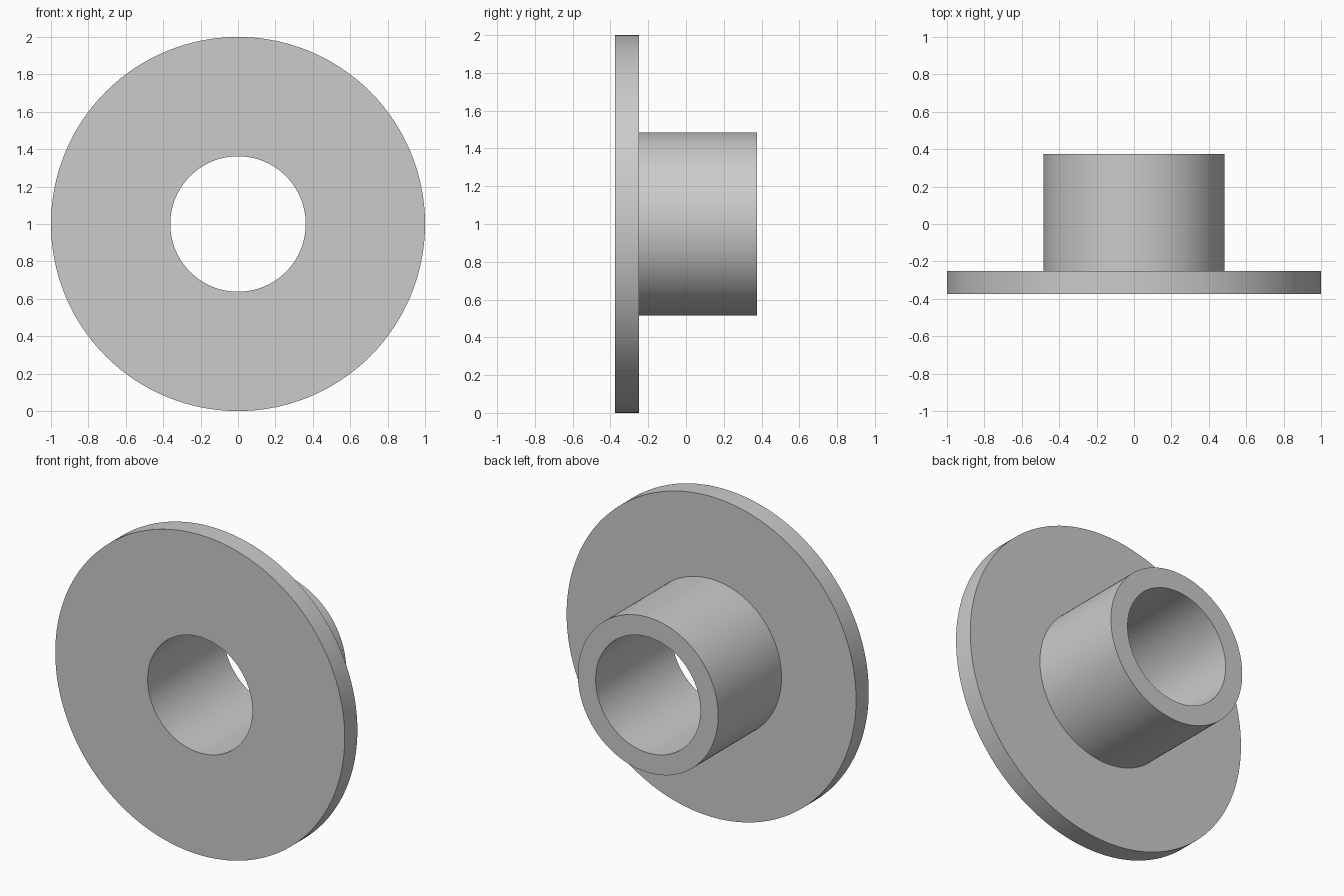
import bpy
import bmesh
import math
from mathutils import Matrix, Vector

cube = bpy.data.objects.get("Cube")
if cube:
    bpy.data.objects.remove(cube, do_unlink=True)

SEGMENTS = 128
FLANGE_R, SLEEVE_R, BORE_R = 1.0, 0.485, 0.362
FRONT, SHOULDER, BACK = -0.375, -0.25, 0.375

# Plain grey material
grey = bpy.data.materials.new("plain grey")
grey.use_nodes = True
colour = (0.6, 0.6, 0.6, 1.0)
grey.diffuse_color = colour
grey.node_tree.nodes["Principled BSDF"].inputs["Base Color"].default_value = colour

# Closed cross-section of the flange, sleeve and bore as (radius, y)
profile = [(BORE_R, FRONT), (FLANGE_R, FRONT), (FLANGE_R, SHOULDER),
           (SLEEVE_R, SHOULDER), (SLEEVE_R, BACK), (BORE_R, BACK)]

# Revolve the section around the y axis
bm = bmesh.new()
verts = [bm.verts.new((r, y, 0)) for r, y in profile]
edges = [bm.edges.new((v, verts[(i + 1) % len(verts)])) for i, v in enumerate(verts)]
bmesh.ops.spin(bm, geom=verts + edges, cent=(0, 0, 0), axis=(0, 1, 0),
               angle=math.tau, steps=SEGMENTS, use_merge=True)
bmesh.ops.remove_doubles(bm, verts=bm.verts, dist=0.0001)
bmesh.ops.recalc_face_normals(bm, faces=bm.faces)
bmesh.ops.transform(bm, matrix=Matrix.Translation(Vector((0, 0, FLANGE_R))), verts=bm.verts)

mesh = bpy.data.meshes.new("flanged_bushing")
bm.to_mesh(mesh)
bm.free()
mesh.materials.append(grey)
bushing = bpy.data.objects.new("flanged_bushing", mesh)
bpy.context.collection.objects.link(bushing)

# Smooth round walls with crisp rims
bpy.ops.object.select_all(action="DESELECT")
bushing.select_set(True)
bpy.context.view_layer.objects.active = bushing
bpy.ops.object.shade_smooth_by_angle(angle=math.radians(30))
